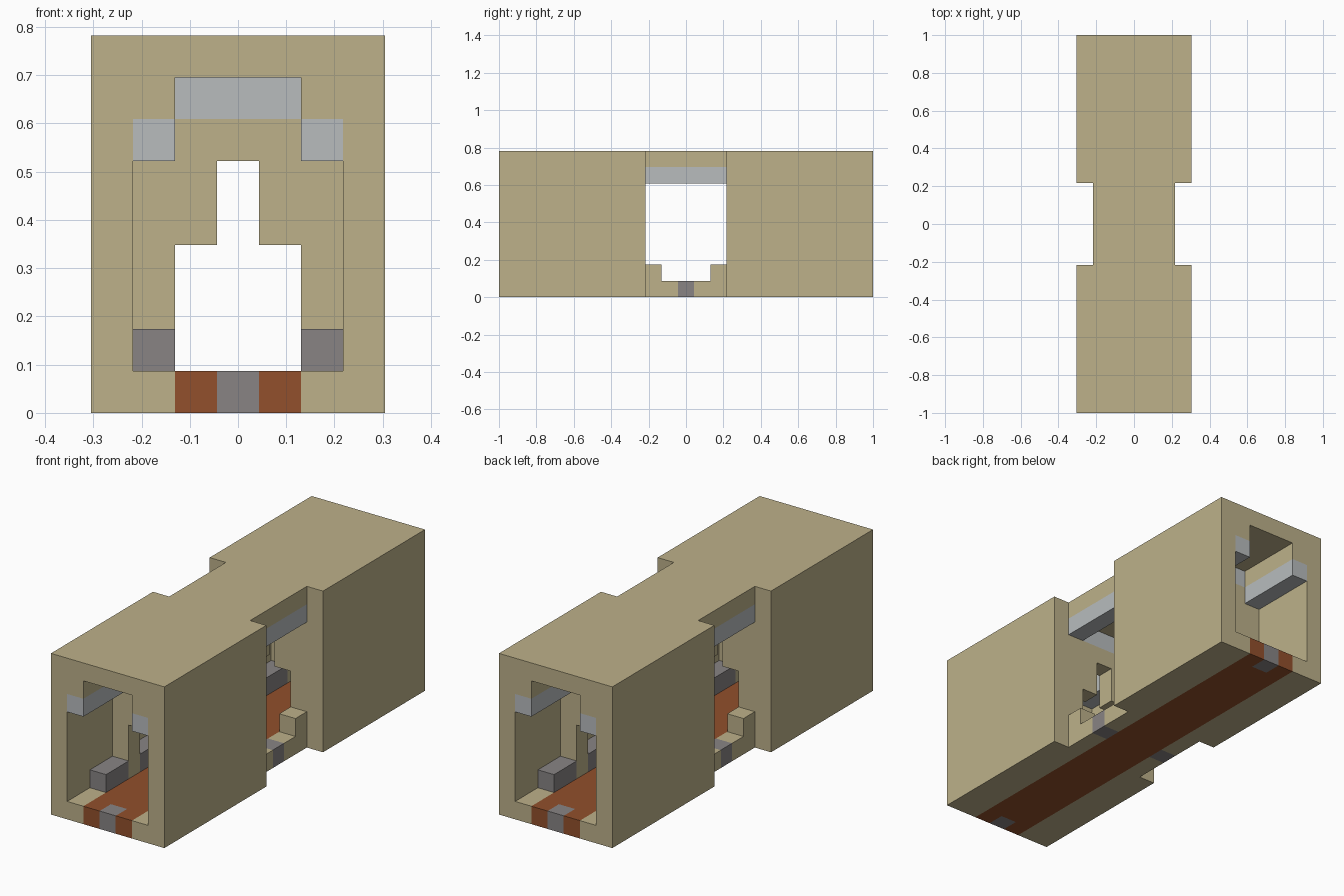
import bpy
import bmesh

cube = bpy.data.objects.get("Cube")
if cube:
    bpy.data.objects.remove(cube, do_unlink=True)

UNIT = 2 / 23  # one block


def material(name, r, g, b):
    mat = bpy.data.materials.new(name)
    mat.use_nodes = True
    mat.diffuse_color = (r, g, b, 1)
    for node in mat.node_tree.nodes:
        if node.type == 'BSDF_PRINCIPLED':
            node.inputs["Base Color"].default_value = (r, g, b, 1)
    return mat


SAND = material("sandstone", 0.508, 0.440, 0.254)
LAMP = material("pale_grey", 0.479, 0.503, 0.515)
STONE = material("mid_grey", 0.246, 0.231, 0.231)
RUST = material("rust_orange", 0.287, 0.080, 0.025)


def part(name, mat, x, y, z, mirror=""):
    """Box spanning the given block ranges, repeated across the mirror axes."""
    bm = bmesh.new()
    for sx in ((1, -1) if "x" in mirror else (1,)):
        for sy in ((1, -1) if "y" in mirror else (1,)):
            verts = bmesh.ops.create_cube(bm, size=1)["verts"]
            for v in verts:
                v.co.x = sx * x[v.co.x > 0] * UNIT
                v.co.y = sy * y[v.co.y > 0] * UNIT
                v.co.z = z[v.co.z > 0] * UNIT
    bmesh.ops.recalc_face_normals(bm, faces=bm.faces)
    mesh = bpy.data.meshes.new(name)
    bm.to_mesh(mesh)
    bm.free()
    mesh.materials.append(mat)
    obj = bpy.data.objects.new(name, mesh)
    bpy.context.collection.objects.link(obj)


END = (2.5, 11.5)    # long halls
SIDE = (1.5, 2.5)    # blocks lining the hall walls
AISLE = (-1.5, 1.5)  # walkway
FLOOR = (0, 1)

# Hall shells
part("hall_floor_edge", SAND, (1.5, 3.5), END, FLOOR, "xy")
part("hall_wall", SAND, (2.5, 3.5), END, (1, 8), "xy")
part("hall_roof", SAND, (-3.5, 3.5), END, (8, 9), "y")
part("hall_cornice", SAND, SIDE, END, (7, 8), "xy")
part("hall_light_strip", LAMP, SIDE, (3.5, 11.5), (6, 7), "xy")

# Walkway with entrance markers
part("walkway", RUST, AISLE, (-10.5, 10.5), FLOOR)
part("walkway_end", RUST, (0.5, 1.5), (10.5, 11.5), FLOOR, "xy")
part("entrance_marker", STONE, (-0.5, 0.5), (10.5, 11.5), FLOOR, "y")

# Cross walls with stepped doorways
for label, near in (("inner", 2.5), ("outer", 6.5)):
    span = (near, near + 1)
    part(label + "_door_jamb", SAND, SIDE, span, (1, 6), "xy")
    part(label + "_door_shoulder", SAND, (0.5, 1.5), span, (4, 6), "xy")
    part(label + "_door_lintel", SAND, AISLE, span, (6, 7), "y")
    part(label + "_door_light", LAMP, AISLE, span, (7, 8), "y")
part("inner_jamb_cap", SAND, SIDE, (2.5, 3.5), (6, 7), "xy")

# Benches
part("room_bench", STONE, SIDE, (3.5, 6.5), (1, 2), "xy")
part("lobby_bench", STONE, SIDE, (7.5, 9.5), (1, 2), "xy")

# Open crossing in the middle
part("crossing_roof", SAND, (-2.5, 2.5), (-2.5, 2.5), (8, 9))
part("crossing_light", LAMP, SIDE, (-2.5, 2.5), (7, 8), "x")
part("crossing_floor_edge", SAND, SIDE, (0.5, 2.5), FLOOR, "xy")
part("crossing_marker", STONE, SIDE, (-0.5, 0.5), FLOOR, "x")
part("crossing_corner_block", SAND, SIDE, (1.5, 2.5), (1, 2), "xy")
